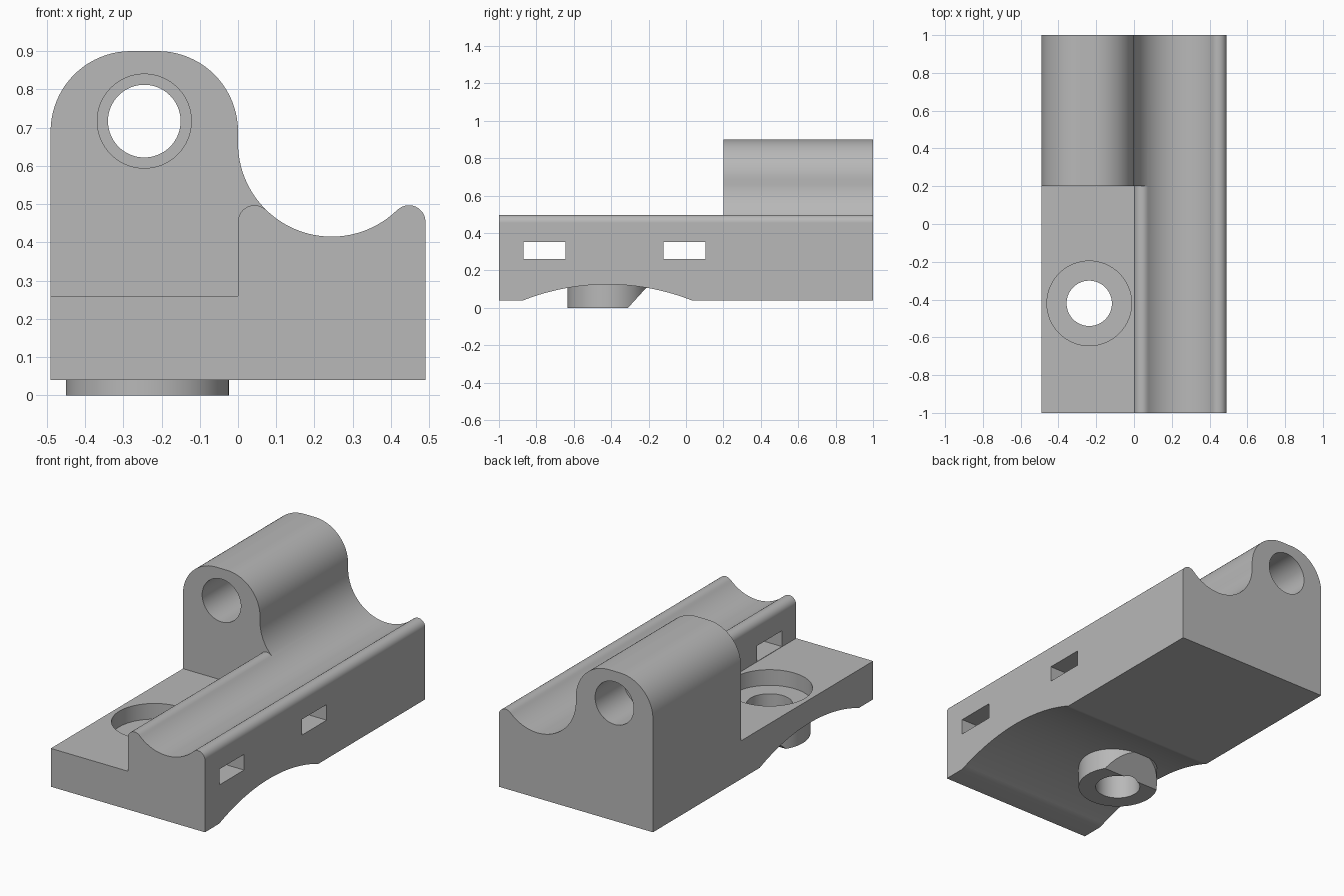
import bpy
import bmesh
from math import sin, cos, radians, asin, degrees
from mathutils import Vector

cube = bpy.data.objects.get("Cube")
if cube:
    bpy.data.objects.remove(cube, do_unlink=True)

grey = bpy.data.materials.new("plain grey")
grey.use_nodes = True
COLOUR = (0.48, 0.48, 0.48, 1)
grey.diffuse_color = COLOUR
grey.node_tree.nodes["Principled BSDF"].inputs["Base Color"].default_value = COLOUR


def arc(cx, cy, r, start, end, n):
    """Points along an arc, angles in degrees."""
    angles = [radians(start + (end - start) * i / n) for i in range(n + 1)]
    return [(cx + r * cos(a), cy + r * sin(a)) for a in angles]


def circle(cx, cy, r, n=64):
    return arc(cx, cy, r, 0, 360, n)[:-1]


def prism(name, points, axis, lo, hi):
    """Extrude a closed profile along x, y or z."""
    place = {"x": lambda u, v, w: (w, u, v),
             "y": lambda u, v, w: (u, w, v),
             "z": lambda u, v, w: (u, v, w)}[axis]
    bm = bmesh.new()
    face = bm.faces.new([bm.verts.new(place(u, v, lo)) for u, v in points])
    new = bmesh.ops.extrude_face_region(bm, geom=[face])["geom"]
    bmesh.ops.translate(bm, verts=[g for g in new if isinstance(g, bmesh.types.BMVert)],
                        vec=Vector(place(0, 0, hi - lo)))
    bmesh.ops.recalc_face_normals(bm, faces=bm.faces)
    mesh = bpy.data.meshes.new(name)
    bm.to_mesh(mesh)
    bm.free()
    mesh.materials.append(grey)
    obj = bpy.data.objects.new(name, mesh)
    bpy.context.collection.objects.link(obj)
    return obj


def combine(target, tool, operation):
    """Apply a boolean and remove the tool."""
    mod = target.modifiers.new(operation.lower(), "BOOLEAN")
    mod.operation = operation
    mod.solver = "EXACT"
    mod.object = tool
    bpy.context.view_layer.objects.active = target
    bpy.ops.object.modifier_apply(modifier=mod.name)
    bpy.data.objects.remove(tool, do_unlink=True)


W = 0.49            # half width
LEDGE = 0.26        # ledge height
BOTTOM = 0.04       # underside height
CHANNEL = (W / 2, 0.66, W / 2)
LIP = 0.043
TANGENT = 45.6      # where each lip meets the channel

# Base with ledge, rounded lips and channel
channel = arc(*CHANNEL, 180 + TANGENT, 360 - TANGENT, 32)
profile = [(-W, BOTTOM), (-W, LEDGE), (0, LEDGE)]
profile += arc(LIP, 0.454, LIP, 180, TANGENT, 16)[:-1]
profile += channel
profile += arc(W - LIP, 0.454, LIP, 180 - TANGENT, 0, 16)[1:]
profile += [(W, BOTTOM)]
body = prism("mount_body", profile, "y", -1, 1)

# Rear tower with rounded top, blending into the channel
tower = [(0.02, 0.15), (-W, 0.15)]
tower += arc(-0.28, 0.69, 0.21, 180, 90, 20)
tower += arc(-0.21, 0.69, 0.21, 90, 0, 20)
tower += arc(*CHANNEL, 180, 180 + TANGENT, 20)
tower += channel[1:3] + [(0.12, 0.3)]
combine(body, prism("tower", tower, "y", 0.2, 1), "UNION")

# Arched underside
R = 1.2335
half = degrees(asin(0.45 / R))
arch = arc(-0.42, 0.125 - R, R, 90 + half, 90 - half, 32)
arch += [(0.03, -0.1), (-0.87, -0.1)]
combine(body, prism("arch_cutter", arch, "x", -0.6, 0.6), "DIFFERENCE")

# Two slots through the rail
for y in (-0.87, -0.12):
    slot = [(y, 0.262), (y + 0.225, 0.262), (y + 0.225, 0.352), (y, 0.352)]
    combine(body, prism("slot_cutter", slot, "x", -0.05, 0.6), "DIFFERENCE")

# Boss under the ledge with a slanted rear side
SCREW = (-0.237, -0.42)
boss = prism("boss", circle(*SCREW, 0.213), "z", 0, 0.15)
wedge = [(-0.328, -0.02), (-0.146, 0.18), (0.1, 0.18), (0.1, -0.02)]
combine(boss, prism("wedge_cutter", wedge, "x", -0.6, 0.2), "DIFFERENCE")
combine(body, boss, "UNION")

# Counterbored screw hole
combine(body, prism("counterbore", circle(*SCREW, 0.224), "z", 0.17, 0.4), "DIFFERENCE")
combine(body, prism("screw_hole", circle(*SCREW, 0.12), "z", -0.1, 0.3), "DIFFERENCE")

# Stepped bore along the tower
for radius, lo, hi in ((0.123, 0.1, 0.6), (0.123, 0.74, 1.1), (0.095, 0.1, 1.1)):
    combine(body, prism("bore", circle(-W / 2, 0.717, radius), "y", lo, hi), "DIFFERENCE")

# Smooth curves with crisp edges
bpy.ops.object.select_all(action="DESELECT")
body.select_set(True)
bpy.context.view_layer.objects.active = body
bpy.ops.object.shade_smooth_by_angle(angle=radians(25))
weighted = body.modifiers.new("weighted normals", "WEIGHTED_NORMAL")
weighted.keep_sharp = True
